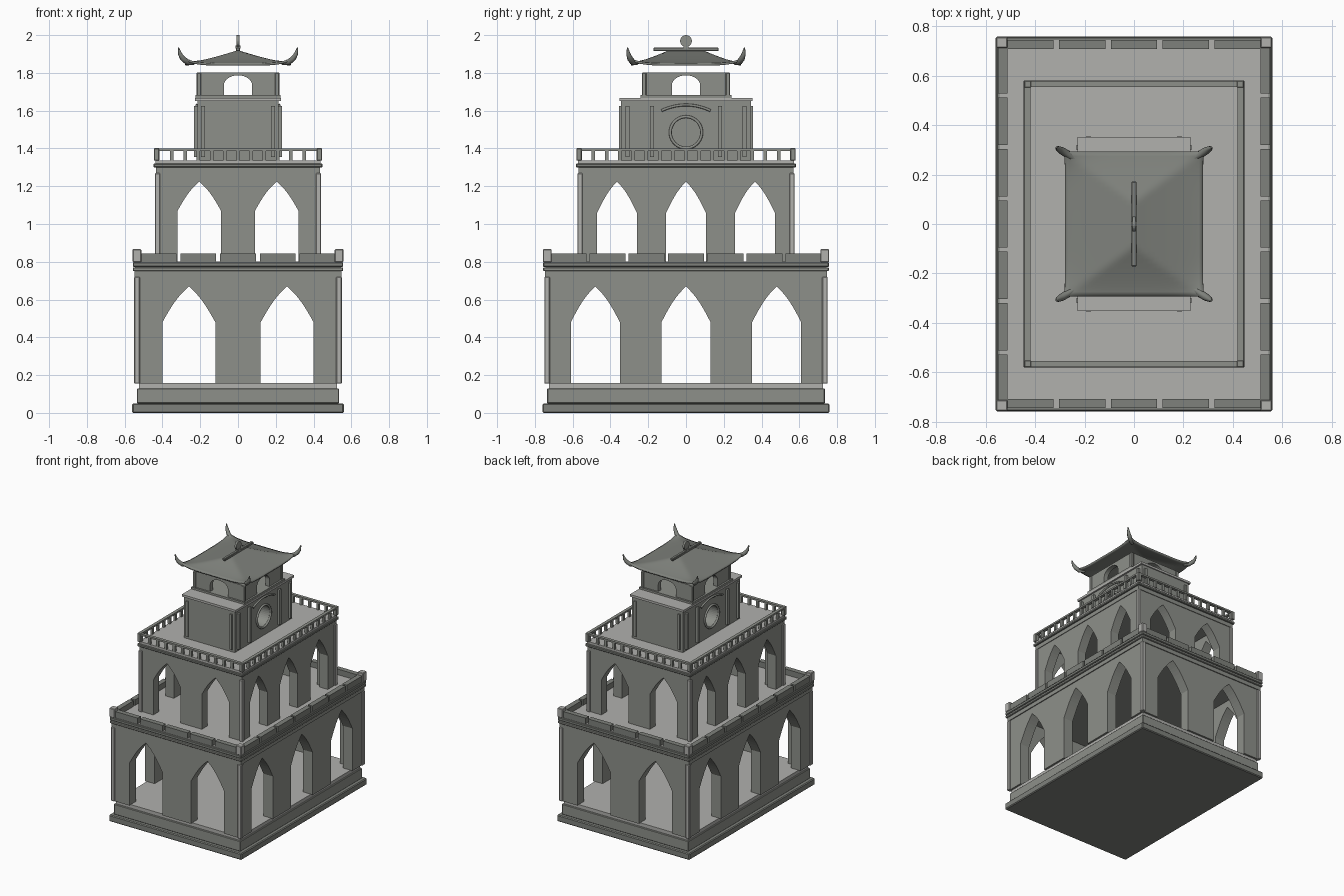
import bpy, bmesh, math
from mathutils import Matrix, Vector

if "Cube" in bpy.data.objects:
    bpy.data.objects.remove(bpy.data.objects["Cube"])


def material(name, rgb):
    m = bpy.data.materials.new(name)
    m.use_nodes = True
    m.diffuse_color = (*rgb, 1)
    m.node_tree.nodes["Principled BSDF"].inputs["Base Color"].default_value = (*rgb, 1)
    return m


LIGHT = material("light stone", (0.44, 0.44, 0.42))
STONE = material("grey stone", (0.27, 0.28, 0.255))
DARK = material("dark stone", (0.21, 0.22, 0.2))


def finish(name, bm, mat, bevel=0):
    bmesh.ops.recalc_face_normals(bm, faces=bm.faces)
    mesh = bpy.data.meshes.new(name)
    bm.to_mesh(mesh)
    bm.free()
    mesh.materials.append(mat)
    ob = bpy.data.objects.new(name, mesh)
    bpy.context.collection.objects.link(ob)
    if bevel:
        mod = ob.modifiers.new("Bevel", "BEVEL")
        mod.width = bevel
        mod.segments = 1
    return ob


def boxes(name, mat, parts, bevel=0):
    """Each part is (centre, half size)."""
    bm = bmesh.new()
    for c, h in parts:
        mtx = Matrix.Translation(c) @ Matrix.Diagonal((2 * h[0], 2 * h[1], 2 * h[2], 1))
        bmesh.ops.create_cube(bm, size=1, matrix=mtx)
    return finish(name, bm, mat, bevel)


def slab(name, mat, x, y, z0, z1, bevel=0):
    return boxes(name, mat, [((0, 0, (z0 + z1) / 2), (x, y, (z1 - z0) / 2))], bevel)


def corners(name, mat, x, y, r, z0, z1):
    return boxes(name, mat, [((sx * x, sy * y, (z0 + z1) / 2), (r, r, (z1 - z0) / 2))
                             for sx in (-1, 1) for sy in (-1, 1)], 0.004)


def arch(c, w, z0, spring, apex, pointed, n=8):
    pts = [(c - w / 2, z0)]
    for i in range(-n, n + 1):
        t = 1 - abs(i) / n
        if pointed:
            u, h = 1 - t, t + 0.1 * math.sin(math.pi * t)
        else:
            u, h = math.cos(t * math.pi / 2), math.sin(t * math.pi / 2)
        pts.append((c + math.copysign(u, i) * w / 2, spring + (apex - spring) * h))
    return pts + [(c + w / 2, z0)]


def wall(name, half, dist, thick, z0, z1, arches, angle):
    """Arched panel facing outward at the given angle."""
    pts = [(-half, z0)]
    for a in arches:
        pts += arch(*a)
    pts += [(half, z0), (half, z1), (-half, z1)]
    bm = bmesh.new()
    face = bm.faces.new([bm.verts.new((u, -dist, z)) for u, z in pts])
    ext = bmesh.ops.extrude_face_region(bm, geom=[face])
    moved = [v for v in ext["geom"] if isinstance(v, bmesh.types.BMVert)]
    bmesh.ops.translate(bm, verts=moved, vec=(0, thick, 0))
    bmesh.ops.rotate(bm, verts=bm.verts, matrix=Matrix.Rotation(angle, 3, "Z"))
    return finish(name, bm, STONE)


def storey(name, x, y, t, z0, z1, front, side):
    for i, label in enumerate(("front", "left", "back", "right")):
        long_side = i % 2
        half, dist = (y - t, x) if long_side else (x, y)
        wall(f"{name}_{label}_wall", half, dist, t, z0, z1,
             side if long_side else front, i * math.pi / 2)


def row(name, mat, x, y, counts, lengths, depth, z0, z1, pitch):
    """Repeated pieces along all four edges."""
    parts, zc, h = [], (z0 + z1) / 2, (z1 - z0) / 2
    for s in (-1, 1):
        for i in range(counts[0]):
            parts.append((((i - (counts[0] - 1) / 2) * pitch[0], s * y, zc), (lengths[0], depth, h)))
        for i in range(counts[1]):
            parts.append(((s * x, (i - (counts[1] - 1) / 2) * pitch[1], zc), (depth, lengths[1], h)))
    return boxes(name, mat, parts)


# Base
slab("base_step", DARK, 0.56, 0.76, 0, 0.05, 0.006)
slab("plinth", STONE, 0.535, 0.735, 0.05, 0.13, 0.004)
slab("ground_floor", LIGHT, 0.525, 0.725, 0.13, 0.157)

# Lower storey
storey("lower", 0.54, 0.74, 0.08, 0.155, 0.72,
       [(c, 0.28, 0.155, 0.48, 0.67, True) for c in (-0.26, 0.26)],
       [(c, 0.26, 0.155, 0.48, 0.67, True) for c in (-0.48, 0, 0.48)])
corners("lower_corner_posts", LIGHT, 0.535, 0.735, 0.015, 0.155, 0.72)
slab("lower_cornice", STONE, 0.547, 0.747, 0.72, 0.75)
slab("lower_cornice_lip", STONE, 0.557, 0.757, 0.75, 0.77, 0.004)
slab("lower_deck_edge", DARK, 0.557, 0.757, 0.773, 0.797, 0.004)
slab("lower_deck_core", STONE, 0.545, 0.745, 0.765, 0.78)
slab("lower_deck", LIGHT, 0.545, 0.745, 0.79, 0.802)
row("parapet_blocks", DARK, 0.532, 0.727, (5, 7), (0.094, 0.096), 0.019, 0.8, 0.845, (0.21, 0.208))
corners("parapet_corner_posts", LIGHT, 0.535, 0.735, 0.023, 0.797, 0.867)

# Upper storey
storey("upper", 0.43, 0.565, 0.07, 0.8, 1.27,
       [(c, 0.23, 0.8, 1.07, 1.225, True) for c in (-0.205, 0.205)],
       [(c, 0.21, 0.8, 1.06, 1.225, True) for c in (-0.365, 0, 0.365)])
corners("upper_corner_posts", LIGHT, 0.426, 0.561, 0.014, 0.8, 1.27)
slab("upper_cornice", STONE, 0.435, 0.57, 1.27, 1.3)
slab("upper_cornice_lip", DARK, 0.447, 0.582, 1.3, 1.32, 0.004)
slab("upper_deck", LIGHT, 0.436, 0.571, 1.32, 1.337)

# Balustrade
row("balusters", STONE, 0.432, 0.567, (11, 15), (0.009, 0.009), 0.009, 1.335, 1.39, (0.07, 0.07))
row("handrail", STONE, 0.432, 0.567, (1, 1), (0.43, 0.565), 0.012, 1.387, 1.4, (0, 0))
corners("balustrade_posts", STONE, 0.431, 0.566, 0.015, 1.335, 1.402)

# Tower with a round recess on each long side
tower = slab("tower", STONE, 0.215, 0.345, 1.335, 1.65)
bm = bmesh.new()
for s in (-1, 1):
    bmesh.ops.create_cone(bm, cap_ends=True, segments=40, radius1=0.08, radius2=0.08, depth=0.2,
                          matrix=Matrix.Translation((s * 0.215, 0, 1.485)) @ Matrix.Rotation(math.pi / 2, 4, "Y"))
cutter = finish("recess_cutter", bm, STONE)
cutter.hide_render = True
cutter.hide_set(True)
cut = tower.modifiers.new("Recess", "BOOLEAN")
cut.operation = "DIFFERENCE"
cut.object = cutter

pilasters = []
for s in (-1, 1):
    pilasters += [((s * 0.222, y, 1.49), (0.011, 0.01, 0.135)) for y in (-0.31, -0.18, 0.18, 0.31)]
    pilasters += [((x, s * 0.348, 1.49), (0.01, 0.007, 0.135)) for x in (-0.185, 0.185)]
boxes("tower_pilasters", STONE, pilasters)


def tube(name, mat, pts, radius, radii=None, cyclic=False):
    cu = bpy.data.curves.new(name, "CURVE")
    cu.dimensions = "3D"
    cu.bevel_depth = radius
    cu.bevel_resolution = 2
    cu.use_fill_caps = True
    sp = cu.splines.new("POLY")
    sp.points.add(len(pts) - 1)
    for i, p in enumerate(pts):
        sp.points[i].co = (*p, 1)
        sp.points[i].radius = radii[i] if radii else 1
    sp.use_cyclic_u = cyclic
    cu.materials.append(mat)
    ob = bpy.data.objects.new(name, cu)
    bpy.context.collection.objects.link(ob)


for s, label in ((1, "left"), (-1, "right")):
    ring = [math.tau * i / 40 for i in range(40)]
    tube(f"{label}_round_frame", STONE,
         [(s * 0.218, 0.083 * math.cos(a), 1.485 + 0.083 * math.sin(a)) for a in ring], 0.008, cyclic=True)
    tube(f"{label}_hood_moulding", STONE,
         [(s * 0.218, 0.013 * i, 1.63 - 0.03 * (i / 10) ** 2) for i in range(-10, 11)], 0.007)

# Belfry
slab("tower_ledge", LIGHT, 0.228, 0.353, 1.65, 1.667)
slab("belfry_sill", STONE, 0.226, 0.242, 1.667, 1.682)
opening = [(0, 0.15, 1.68, 1.735, 1.787, False)]
storey("belfry", 0.213, 0.228, 0.035, 1.68, 1.802, opening, opening)
corners("belfry_corner_posts", STONE, 0.207, 0.222, 0.012, 1.68, 1.802)

# Swept hip roof
N, RX, RY = 32, 0.28, 0.293
bm = bmesh.new()
grid = []
for j in range(N + 1):
    line = []
    for i in range(N + 1):
        u, v = 2 * i / N - 1, 2 * j / N - 1
        d = max(abs(u), (abs(v) * RY - 0.09) / (RY - 0.09), 0)
        z = 1.85 + 0.07 * (1 - d) ** 1.25 + 0.028 * abs(u * v) ** 5
        line.append(bm.verts.new((u * RX, v * RY, z)))
    grid.append(line)
for j in range(N):
    for i in range(N):
        bm.faces.new((grid[j][i], grid[j][i + 1], grid[j + 1][i + 1], grid[j + 1][i]))
roof = finish("roof", bm, DARK)
solid = roof.modifiers.new("Thickness", "SOLIDIFY")
solid.thickness = 0.012
solid.offset = -1 if roof.data.polygons[0].normal.z > 0 else 1
bpy.context.view_layer.objects.active = roof
roof.select_set(True)
bpy.ops.object.shade_smooth_by_angle(angle=math.radians(40))
roof.select_set(False)

# Upturned eave horns
for sx, sides in ((1, "left"), (-1, "right")):
    for sy, ends in ((1, "back"), (-1, "front")):
        path = [(0.235, 0.26, 1.85), (0.27, 0.283, 1.858), (0.293, 0.297, 1.877),
                (0.307, 0.305, 1.9), (0.315, 0.31, 1.933)]
        tube(f"{ends}_{sides}_eave_horn", DARK, [(sx * x, sy * y, z) for x, y, z in path],
             0.016, [0.6, 1, 0.95, 0.7, 0.2])

# Ridge and finial
slab("roof_ridge", DARK, 0.011, 0.172, 1.915, 1.934, 0.003)
bm = bmesh.new()
bmesh.ops.create_cone(bm, cap_ends=True, segments=24, radius1=0.031, radius2=0.031, depth=0.014,
                      matrix=Matrix.Translation((0, 0, 1.969)) @ Matrix.Rotation(math.pi / 2, 4, "Y"))
finish("ridge_disc", bm, STONE)
slab("disc_foot", STONE, 0.012, 0.012, 1.93, 1.945)
